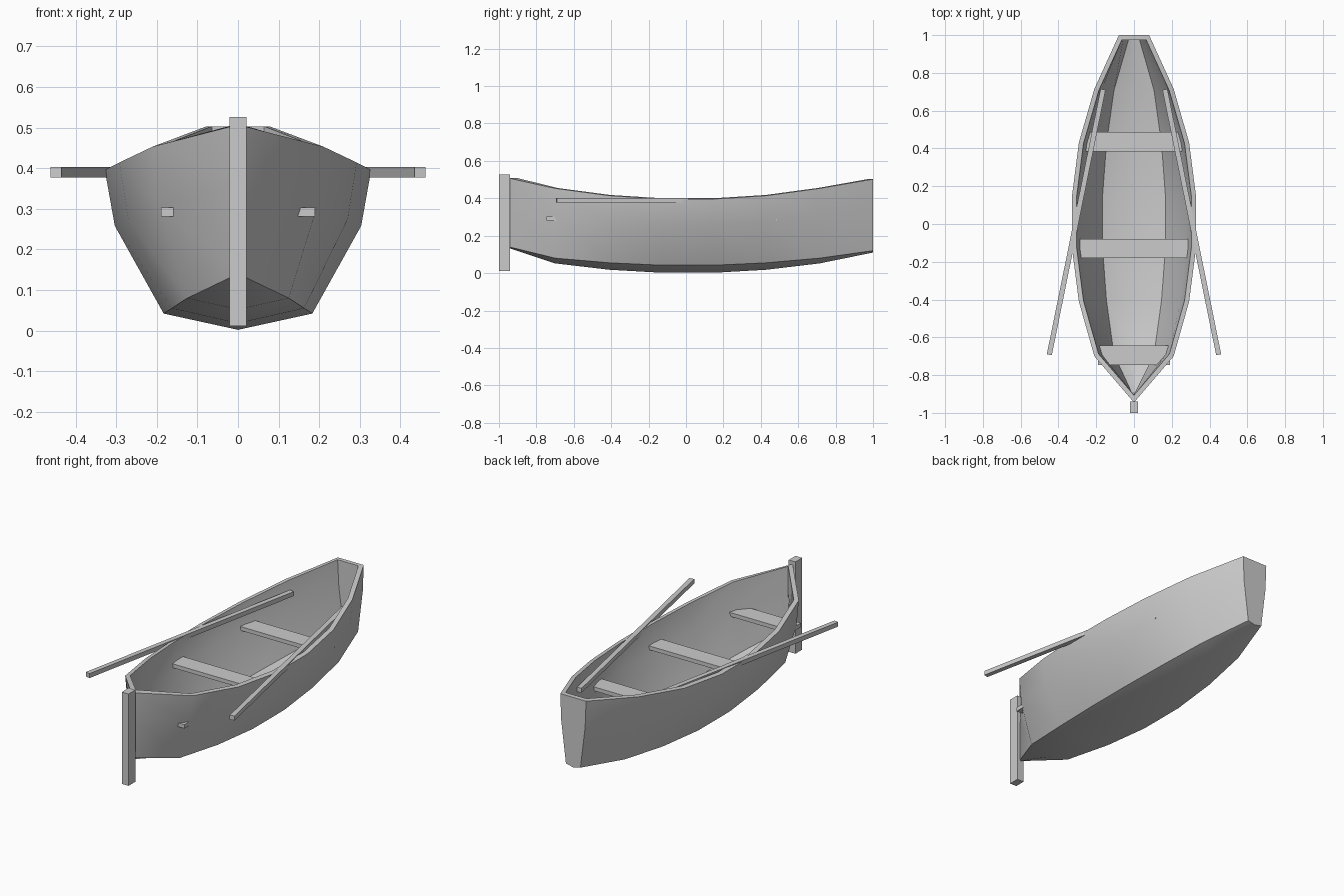
import bpy, bmesh, math

if "Cube" in bpy.data.objects:
    bpy.data.objects.remove(bpy.data.objects["Cube"])

# Hull stations: y, sheer half width, chine half width, keel z, chine z, sheer z
STATIONS = [
    (-0.945, 0.0, 0.0, 0.133, 0.14, 0.507),
    (-0.70, 0.21, 0.125, 0.052, 0.08, 0.453),
    (-0.41, 0.292, 0.163, 0.018, 0.055, 0.414),
    (-0.13, 0.328, 0.183, 0.002, 0.042, 0.396),
    (0.15, 0.328, 0.183, 0.002, 0.042, 0.396),
    (0.43, 0.292, 0.163, 0.018, 0.055, 0.414),
    (0.715, 0.21, 0.125, 0.052, 0.08, 0.453),
    (1.0, 0.08, 0.045, 0.11, 0.12, 0.502),
]


def box(name, center, size, turn=0.0):
    bpy.ops.mesh.primitive_cube_add(size=1, location=center, rotation=(0, 0, turn))
    ob = bpy.context.object
    ob.name = name
    ob.scale = size
    return ob


# Hull shell: lofted cross-sections closed by a flat transom
bm = bmesh.new()
rows = []
for y, sw, cw, kz, cz, sz in STATIONS:
    side = [(cw, cz), (cw + 0.83 * (sw - cw), cz + 0.61 * (sz - cz)), (sw, sz)]
    pts = [(-x, z) for x, z in reversed(side)] + [(0, kz)] + side
    rows.append([bm.verts.new((x, y, z)) for x, z in pts])
for a, b in zip(rows, rows[1:]):
    for j in range(6):
        bm.faces.new((b[j], b[j + 1], a[j + 1], a[j]))
bm.faces.new(rows[-1][::-1])
bmesh.ops.remove_doubles(bm, verts=bm.verts, dist=0.0005)
me = bpy.data.meshes.new("hull")
bm.to_mesh(me)
bm.free()
hull = bpy.data.objects.new("hull", me)
bpy.context.collection.objects.link(hull)

# Plank thickness, grown inward
mod = hull.modifiers.new("thickness", 'SOLIDIFY')
mod.thickness = 0.025
mod.offset = -1
mod.use_even_offset = True
bpy.context.view_layer.objects.active = hull
hull.select_set(True)
bpy.ops.object.modifier_apply(modifier=mod.name)
bpy.ops.object.shade_smooth_by_angle(angle=math.radians(30))

# Stem post at the bow
box("stem_post", (0, -0.97, 0.269), (0.042, 0.06, 0.515))

# Three bench seats
for name, y, width in (("front_seat", -0.695, 0.38),
                       ("middle_seat", -0.13, 0.59),
                       ("rear_seat", 0.435, 0.515)):
    box(name, (0, y, 0.292), (width, 0.102, 0.022))

# Oars resting on the gunwales
for name, s in (("left_oar", -1), ("right_oar", 1)):
    box(name, (s * 0.306, 0.01, 0.39), (0.027, 1.433, 0.025), s * 0.2)
